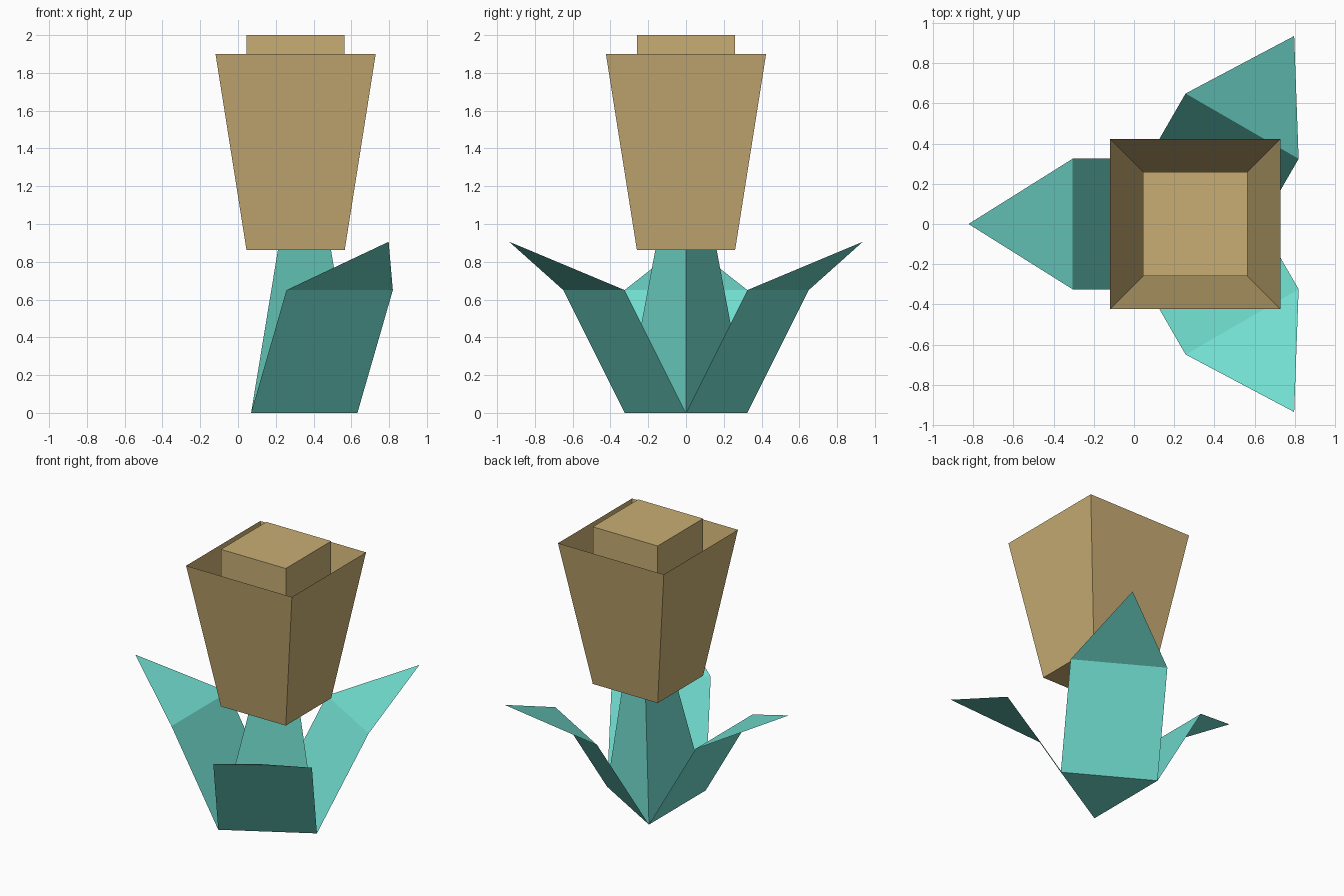
import bpy, bmesh
from math import cos, sin, radians, pi, sqrt

if "Cube" in bpy.data.objects:
    bpy.data.objects.remove(bpy.data.objects["Cube"])


def material(name, rgb):
    m = bpy.data.materials.new(name)
    m.diffuse_color = (*rgb, 1)
    m.use_nodes = True
    m.node_tree.nodes["Principled BSDF"].inputs["Base Color"].default_value = m.diffuse_color
    return m


TEAL = material("leaf teal", (0.165, 0.72, 0.62))
TAN = material("flower tan", (0.58, 0.42, 0.175))


def finish(bm, name, mat):
    mesh = bpy.data.meshes.new(name)
    bm.to_mesh(mesh)
    bm.free()
    mesh.materials.append(mat)
    obj = bpy.data.objects.new(name, mesh)
    bpy.context.collection.objects.link(obj)
    return obj


def ring(n, radius, cx, start):
    return [(cx + radius * cos(start + 2 * pi * i / n),
             radius * sin(start + 2 * pi * i / n)) for i in range(n)]


def loft(name, mat, low, z0, high, z1, bottom=True, top=True):
    """Join two outlines with flat side walls and optional end caps."""
    bm = bmesh.new()
    a = [bm.verts.new((x, y, z0)) for x, y in low]
    b = [bm.verts.new((x, y, z1)) for x, y in high]
    n = len(a)
    for i in range(n):
        j = (i + 1) % n
        bm.faces.new((a[i], a[j], b[j], b[i]))
    if bottom:
        bm.faces.new(a[::-1])
    if top:
        bm.faces.new(b)
    return finish(bm, name, mat)


SIDE = 0.65                    # width of a leaf and of the stem's base
STEM_R = SIDE / sqrt(3)
LEAF_X, CUP_X = 0.257, 0.305   # centre lines
CUP_Z, RIM_Z = 0.862, 1.9

# Three-sided stem, tapering to half size
loft("stem", TEAL, ring(3, STEM_R, LEAF_X, 0), 0,
     ring(3, STEM_R / 2, CUP_X, 0), CUP_Z)

# Three thin folded leaves, one rising from each edge of the stem base
for name, deg in (("left_leaf", 180), ("front_leaf", -60), ("back_leaf", 60)):
    c, s = cos(radians(deg)), sin(radians(deg))
    bm = bmesh.new()

    def point(out, side, z):
        return bm.verts.new((LEAF_X + out * c - side * s, out * s + side * c, z))

    h = SIDE / 2
    base = [point(STEM_R / 2, k, 0) for k in (-h, h)]
    bend = [point(0.5625, k, 0.65) for k in (-h, h)]
    tip = point(1.081, 0, 0.906)
    bm.faces.new((base[0], base[1], bend[1], bend[0]))
    bm.faces.new((bend[0], bend[1], tip))
    finish(bm, name, TEAL)

# Open flared square cup with thin walls
narrow = ring(4, 0.26 * sqrt(2), CUP_X, pi / 4)
wide = ring(4, 0.424 * sqrt(2), CUP_X, pi / 4)
loft("flower_cup", TAN, narrow, CUP_Z, wide, RIM_Z, top=False)

# Square core standing inside the cup
loft("flower_core", TAN, narrow, CUP_Z, narrow, 2.0, bottom=False)
